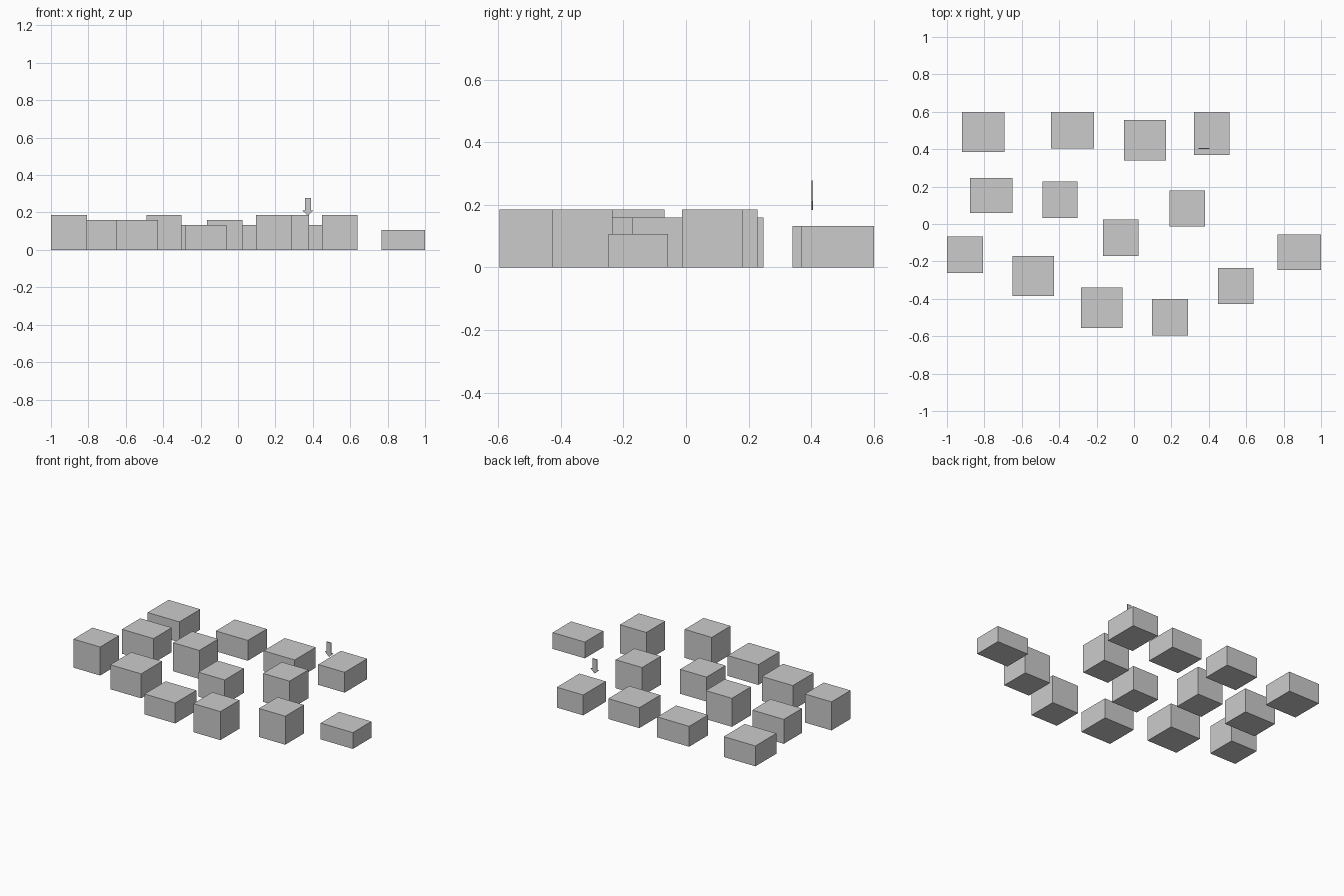
import bpy, bmesh
from mathutils import Matrix, Vector

if "Cube" in bpy.data.objects:
    bpy.data.objects.remove(bpy.data.objects["Cube"])

LAYER = 0.0265  # thickness of one flat box

# footprint (x0, x1, y0, y1) and number of boxes in each stack
STACKS = [
    (-0.92, -0.692, 0.385, 0.60, 5),
    (-0.443, -0.213, 0.405, 0.60, 5),
    (-0.053, 0.17, 0.34, 0.556, 5),
    (0.32, 0.51, 0.368, 0.60, 5),
    (-0.877, -0.65, 0.06, 0.247, 6),
    (-0.49, -0.302, 0.033, 0.228, 7),
    (0.19, 0.38, -0.013, 0.18, 7),
    (-0.165, 0.025, -0.172, 0.025, 6),
    (-1.0, -0.808, -0.263, -0.068, 7),
    (-0.65, -0.428, -0.385, -0.17, 6),
    (0.768, 1.0, -0.247, -0.057, 4),
    (-0.283, -0.062, -0.557, -0.34, 5),
    (0.095, 0.29, -0.595, -0.40, 7),
    (0.45, 0.64, -0.428, -0.235, 7),
]


def finish(name, bm):
    bmesh.ops.recalc_face_normals(bm, faces=bm.faces)
    me = bpy.data.meshes.new(name)
    bm.to_mesh(me)
    bm.free()
    ob = bpy.data.objects.new(name, me)
    bpy.context.collection.objects.link(ob)
    return ob


# stacks of flat boxes
for i, (x0, x1, y0, y1, n) in enumerate(STACKS, 1):
    bm = bmesh.new()
    for k in range(n):
        centre = Vector(((x0 + x1) / 2, (y0 + y1) / 2, (k + 0.5) * LAYER))
        size = Matrix.Diagonal((x1 - x0, y1 - y0, LAYER, 1))
        bmesh.ops.create_cube(bm, size=1, matrix=Matrix.Translation(centre) @ size)
    finish(f"box_stack_{i}", bm)

# thin arrow pointing down, extruded from its outline
half = [(0.0, 0.183), (0.03, 0.211), (0.016, 0.211), (0.016, 0.278)]
outline = half + [(-x, z) for x, z in reversed(half[1:])]
bm = bmesh.new()
face = bm.faces.new([bm.verts.new((0.374 + x, 0.401, z)) for x, z in outline])
ext = bmesh.ops.extrude_face_region(bm, geom=[face])
moved = [g for g in ext["geom"] if isinstance(g, bmesh.types.BMVert)]
bmesh.ops.translate(bm, verts=moved, vec=(0, 0.005, 0))
finish("pointer_arrow", bm)
